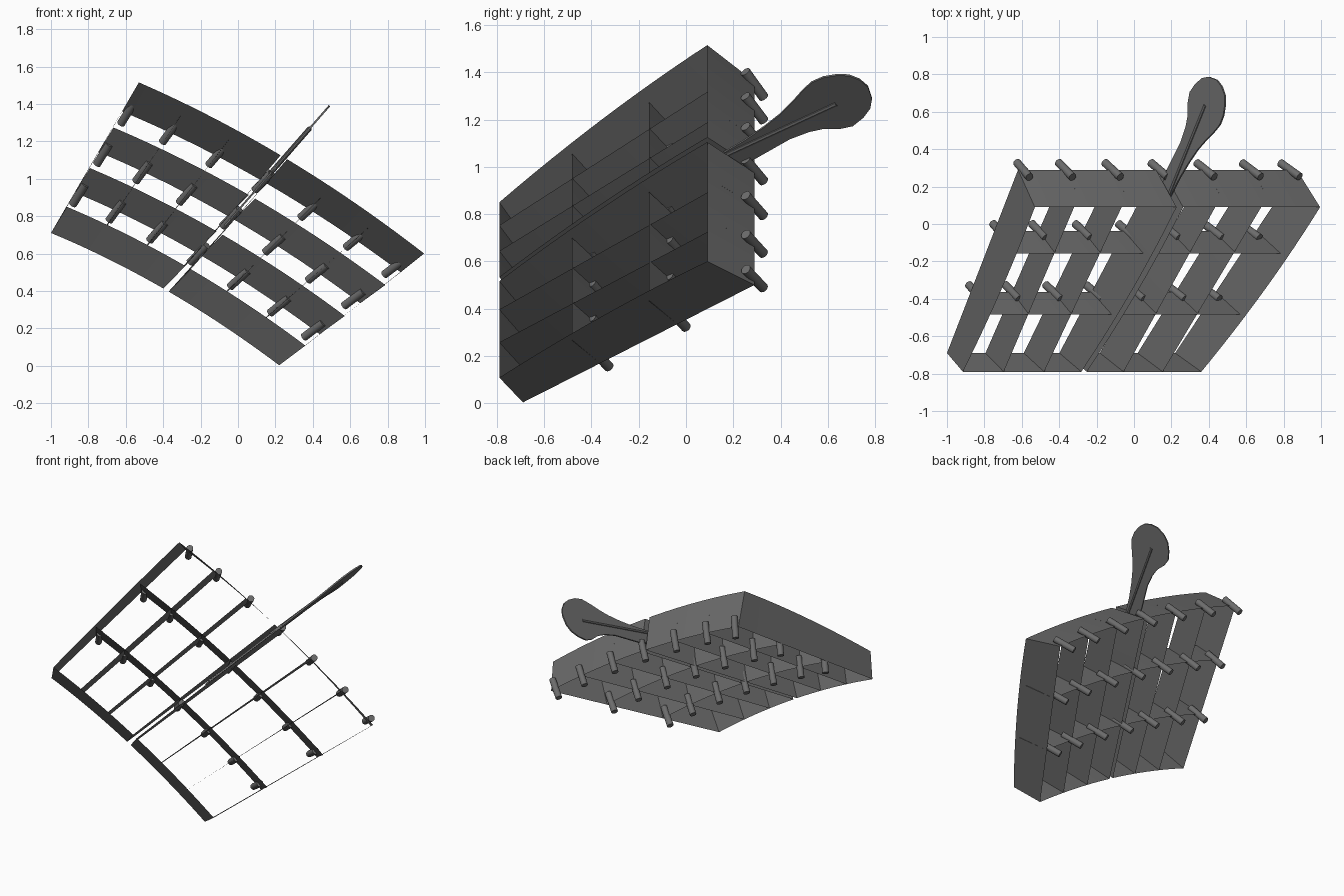
import bpy, bmesh
from mathutils import Vector as V

if "Cube" in bpy.data.objects:
    bpy.data.objects.remove(bpy.data.objects["Cube"])

THICK = 0.005
dark = bpy.data.materials.new("dark_grey")
dark.diffuse_color = (.15, .15, .15, 1)
dark.use_nodes = True
dark.node_tree.nodes["Principled BSDF"].inputs["Base Color"].default_value = dark.diffuse_color


# Quadratic through three samples at u = 0, 0.5, 1
def quad(u, a, b, c):
    return a*(1-u)*(1-2*u) + b*4*u*(1-u) + c*u*(2*u-1)


FRONT = [V((-1, -.69, .71)), V((-.385, -.69, .405)), V((.22, -.69, .003))]
BACK = [V((-.62, .29, 1.36)), V((.135, .29, .985)), V((.87, .29, .50))]
DEPTH = [V((.085, -.10, .14)), V((.118, -.10, .12)), V((.14, -.10, .105))]
BACK_RIM = [V((.09, -.20, .155)), V((.11, -.20, .13)), V((.125, -.20, .10))]


def base(u, v):
    return quad(u, *FRONT).lerp(quad(u, *BACK), v)


def depth(u):
    return quad(u, *DEPTH)


def rim(u, v):
    # top edge of the outer walls, bulging slightly between front and back
    p = (base(u, 0) + depth(u)).lerp(base(u, 1) + quad(u, *BACK_RIM), v)
    return p + V((depth(u).x, 0, depth(u).z)) * (.16 * 4 * v * (1 - v))


def divider_top(u, v):
    return (base(u, 0) + depth(u)).lerp(base(u, 1) + .72*quad(u, *BACK_RIM), v)


def cross_top(u, v):
    d = depth(u)
    return base(u, v) + V((d.x * .96, -.12, d.z * .93))


def finish(bm, name):
    bmesh.ops.recalc_face_normals(bm, faces=bm.faces[:])
    me = bpy.data.meshes.new(name)
    bm.to_mesh(me)
    bm.free()
    me.materials.append(dark)
    ob = bpy.data.objects.new(name, me)
    bpy.context.collection.objects.link(ob)
    bpy.ops.object.select_all(action='DESELECT')
    ob.select_set(True)
    bpy.context.view_layer.objects.active = ob
    bpy.ops.object.shade_smooth_by_angle()
    return ob


# Thin sheet between a lower and an upper edge line
def sheet(name, low, high):
    bm = bmesh.new()
    lo = [bm.verts.new(p) for p in low]
    hi = [bm.verts.new(p) for p in high]
    for i in range(len(lo) - 1):
        bm.faces.new((lo[i], lo[i+1], hi[i+1], hi[i]))
    bmesh.ops.solidify(bm, geom=bm.faces[:], thickness=THICK)
    return finish(bm, name)


N = 12
steps = [i / N for i in range(N + 1)]

# Two grid halves, each with a rim and a lattice of dividers
for side, u0, u1 in (("left", 0, .4885), ("right", .5115, 1)):
    us = [u0 + (u1 - u0) * s for s in steps]
    for label, v in (("front_wall", 0), ("back_wall", 1)):
        sheet(f"{side}_{label}", [base(u, v) for u in us], [rim(u, v) for u in us])
    for k in (1, 2):
        v = k / 3
        sheet(f"{side}_cross_divider_{k}", [base(u, v) for u in us],
              [cross_top(u, v) for u in us])
    for label, u in (("wall_a", u0), ("wall_b", u1)):
        sheet(f"{side}_side_{label}", [base(u, v) for v in steps], [rim(u, v) for v in steps])
    first = 1 if side == "left" else 4
    for i in (first, first + 1):
        u = i / 6
        sheet(f"{side}_long_divider_{i}", [base(u, v) for v in steps],
              [divider_top(u, v) for v in steps])


# Round bar between two points
def bar(name, a, b, r, seg=16):
    bm = bmesh.new()
    d = b - a
    m = d.to_track_quat('Z', 'Y').to_matrix().to_4x4()
    m.translation = (a + b) / 2
    bmesh.ops.create_cone(bm, cap_ends=True, segments=seg, radius1=r, radius2=r,
                          depth=d.length, matrix=m)
    return finish(bm, name)


# Pins at the lower lattice crossings, the outer columns set just inside the rim
for row in (1, 2, 3):
    for col in range(7):
        u = min(max(col / 6, .018), .975)
        c = base(u, row / 3)
        d = depth(u).normalized() * .075
        bar(f"pin_{row}_{col}", c - d, c + d, .022)


# Paddle handle in the centre plane, outlined in (y, z)
def centre(y, z):
    return V((.48 - (1.38 - z) / 1.145, y, z))


outline = [(-.27, .75), (.20, 1.0), (.29, 1.035), (.44, 1.12), (.52, 1.15), (.58, 1.163),
           (.65, 1.163), (.706, 1.175), (.75, 1.21), (.78, 1.25), (.787, 1.29),
           (.77, 1.34), (.735, 1.37), (.69, 1.388), (.64, 1.39), (.58, 1.38), (.53, 1.358),
           (.49, 1.32), (.45, 1.275), (.40, 1.225), (.33, 1.17), (.25, 1.115), (.165, 1.065),
           (-.27, .785)]
normal = V((.754, 0, -.657))
bm = bmesh.new()
face = bm.faces.new([bm.verts.new(centre(y, z) - normal * .005) for y, z in outline])
ext = bmesh.ops.extrude_face_region(bm, geom=[face])
bmesh.ops.translate(bm, vec=normal * .01,
                    verts=[g for g in ext["geom"] if isinstance(g, bmesh.types.BMVert)])
finish(bm, "paddle_handle")

# Stiffening rib along the handle
bar("handle_rib", centre(.12, 1.03), centre(.635, 1.268), .013, 8)
